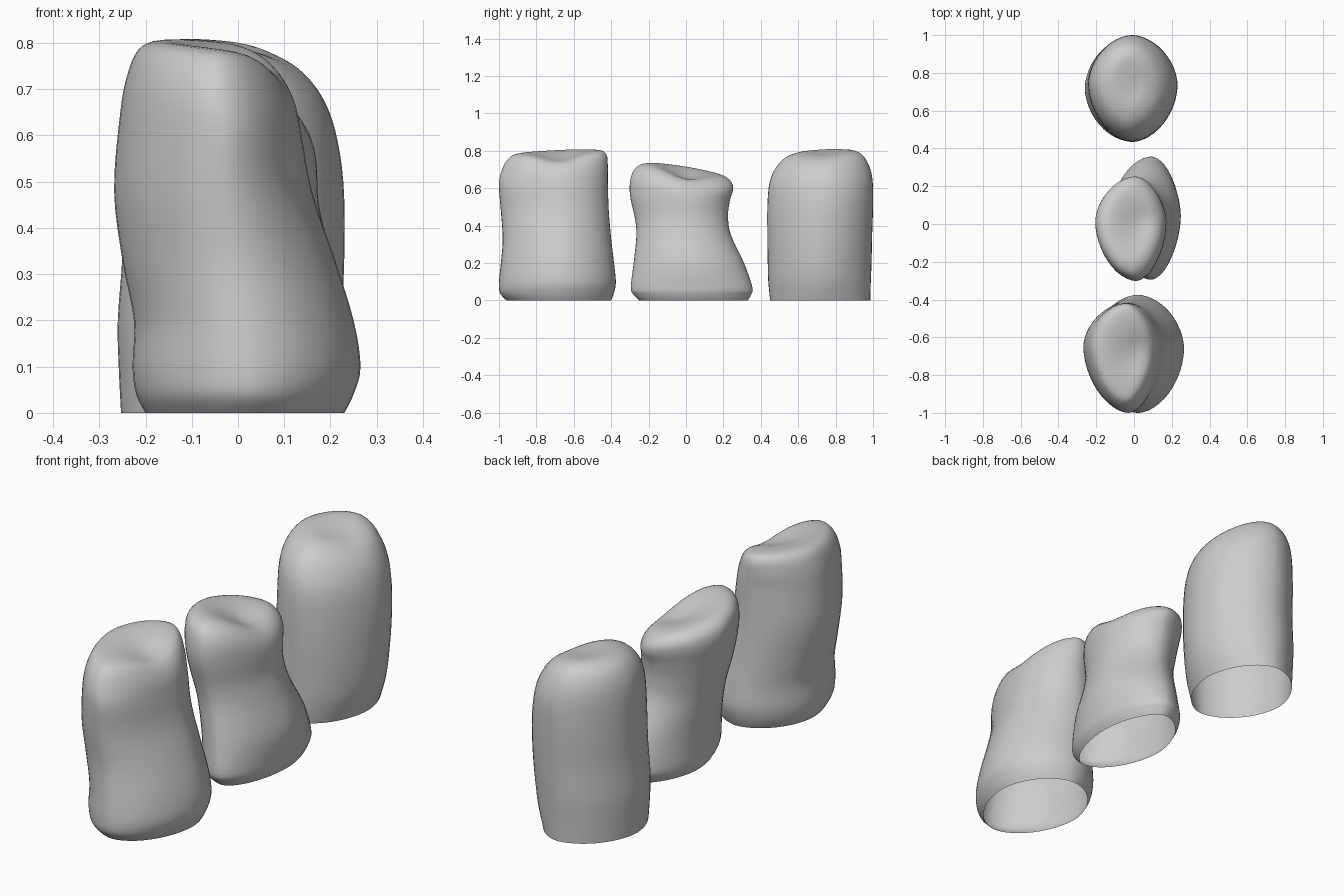
import bpy, bmesh, math

SEG, STEPS = 48, 4


def spline(a, b, c, d, t):
    return 0.5 * (2*b + (c - a)*t + (2*a - 5*b + 4*c - d)*t*t + (3*b - a - 3*c + d)*t**3)


def pointed(v, power=1.1):
    """Push an ellipse slightly towards a rounded diamond."""
    return math.copysign(abs(v) ** power, v)


def stone(name, rows, tilt, dent):
    """Loft egg-shaped sections: z, x min, x max, y min, y max, peak x, peak y."""
    # Smooth interpolation between the given sections
    dense = []
    n = len(rows)
    for i in range(n - 1):
        p = [rows[max(0, min(n - 1, i + k))] for k in (-1, 0, 1, 2)]
        for s in range(STEPS):
            dense.append([spline(*v, s / STEPS) for v in zip(*p)])
    dense.append(rows[-1])

    bm = bmesh.new()
    rings = []
    for z, x0, x1, y0, y1, cx, cy in dense:
        w = max(0, min(1, (z - 0.45) / 0.25))
        w = w * w * (3 - 2 * w)
        ring = []
        for k in range(SEG):
            a = 2 * math.pi * k / SEG
            c, s = pointed(math.cos(a)), pointed(math.sin(a))
            x = cx + c * (x1 - cx if c > 0 else cx - x0)
            y = cy + s * (y1 - cy if s > 0 else cy - y0)
            # Sloping top with a shallow worn hollow
            lean = tilt[0] * (x - rows[-1][5]) + tilt[1] * (y - rows[-1][6])
            lean -= dent[2] * math.exp(-((x - dent[0])**2 + (y - dent[1])**2) / 0.014)
            ring.append(bm.verts.new((x, y, z + w * lean)))
        rings.append(ring)
    for lo, hi in zip(rings, rings[1:]):
        for k in range(SEG):
            j = (k + 1) % SEG
            bm.faces.new((lo[k], lo[j], hi[j], hi[k]))
    # Small closing face on top; the base stays open
    bm.faces.new(rings[-1])
    mesh = bpy.data.meshes.new(name)
    bm.to_mesh(mesh)
    bm.free()
    ob = bpy.data.objects.new(name, mesh)
    bpy.context.collection.objects.link(ob)
    bpy.ops.object.select_all(action='DESELECT')
    ob.select_set(True)
    bpy.context.view_layer.objects.active = ob
    bpy.ops.object.shade_smooth_by_angle(angle=math.radians(40))


# Front stone, leaning left
stone("front_stone", [
    (0.00, -.20, .23, -.96, -.40, .02, -.66),
    (0.04, -.22, .25, -.995, -.385, .02, -.66),
    (0.10, -.228, .265, -1.0, -.375, .02, -.66),
    (0.20, -.225, .25, -.99, -.385, .01, -.66),
    (0.33, -.25, .21, -.98, -.40, -.01, -.66),
    (0.48, -.268, .16, -.99, -.413, -.03, -.65),
    (0.63, -.255, .137, -1.0, -.418, -.03, -.65),
    (0.71, -.24, .122, -.985, -.418, -.04, -.65),
    (0.77, -.215, .09, -.95, -.425, -.04, -.65),
    (0.795, -.17, .05, -.90, -.46, -.04, -.66),
    (0.80, -.10, .0, -.77, -.57, -.05, -.66),
    (0.80, -.055, -.045, -.67, -.65, -.05, -.66)], (-.10, .04), (.03, -.68, .04))

# Middle stone, pinched waist and sloping top
stone("middle_stone", [
    (0.00, -.10, .22, -.25, .33, .09, .05),
    (0.03, -.115, .235, -.28, .348, .09, .05),
    (0.07, -.12, .243, -.295, .355, .09, .05),
    (0.20, -.125, .245, -.28, .31, .07, .04),
    (0.35, -.15, .20, -.265, .24, .04, .02),
    (0.45, -.175, .175, -.275, .225, .02, .01),
    (0.55, -.195, .17, -.30, .235, .01, .01),
    (0.62, -.205, .16, -.295, .25, .01, .01),
    (0.67, -.19, .135, -.265, .245, .0, .01),
    (0.70, -.145, .095, -.20, .20, -.01, .01),
    (0.705, -.08, .04, -.10, .10, -.02, .01),
    (0.705, -.025, -.015, -.0, .02, -.02, .01)], (-.13, -.17), (.05, .0, .045))

# Back stone, straight sides and rounded top
stone("back_stone", [
    (0.00, -.253, .17, .45, .985, -.02, .72),
    (0.10, -.258, .205, .44, .988, -.02, .72),
    (0.20, -.26, .222, .437, .992, -.02, .72),
    (0.34, -.25, .23, .435, .995, -.01, .73),
    (0.50, -.245, .228, .435, 1.0, -.01, .74),
    (0.63, -.24, .21, .445, .998, -.01, .74),
    (0.71, -.225, .18, .475, .98, -.02, .74),
    (0.77, -.19, .13, .53, .945, -.02, .75),
    (0.80, -.13, .07, .61, .89, -.02, .75),
    (0.803, -.07, .02, .69, .81, -.02, .75),
    (0.803, -.025, -.015, .74, .76, -.02, .75)], (-.08, .03), (.06, .73, .02))
